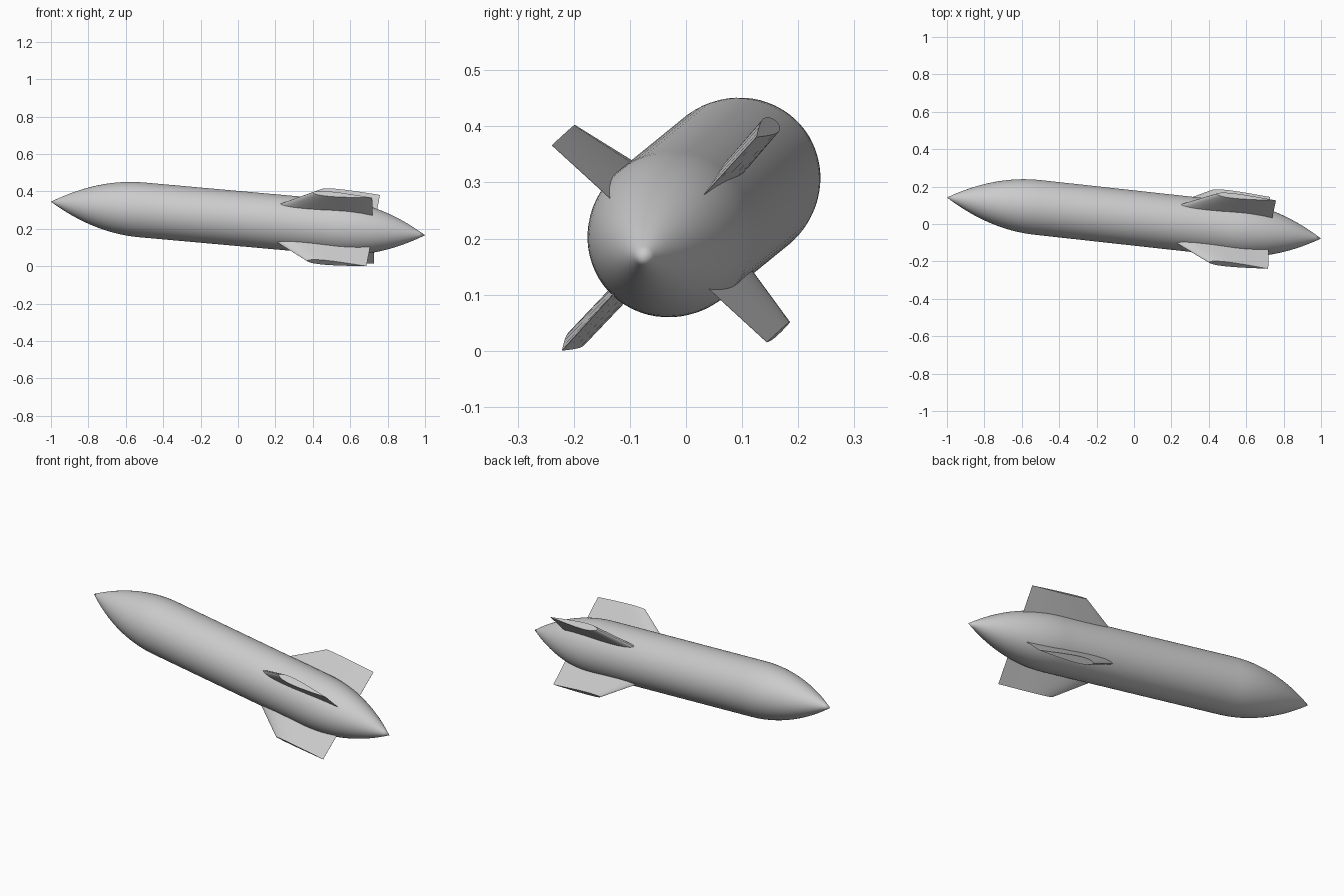
import bpy, bmesh, math
from mathutils import Vector, Matrix

if "Cube" in bpy.data.objects:
    bpy.data.objects.remove(bpy.data.objects["Cube"])

# Plain grey paint
grey = bpy.data.materials.new("light grey")
grey.diffuse_color = (0.6, 0.6, 0.6, 1)
grey.use_nodes = True
grey.node_tree.nodes["Principled BSDF"].inputs["Base Color"].default_value = grey.diffuse_color

# Tilted body frame: local x runs nose to tail, local y and z point along two fins
nose, tail = Vector((-1, 0.142, 0.345)), Vector((1, -0.078, 0.166))
axis = (tail - nose).normalized()
a = math.radians(47.5)
e1 = Vector((0, math.cos(a), math.sin(a)))
e1 = (e1 - axis * e1.dot(axis)).normalized()
e2 = axis.cross(e1)
frame = Matrix((axis, e1, e2)).transposed().to_4x4()
frame.translation = (nose + tail) / 2
half = (tail - nose).length / 2

R, TAPER = 0.147, 0.49   # body radius, length of each pointed end


def finish(bm, name, angle, roll=0.0):
    bmesh.ops.recalc_face_normals(bm, faces=bm.faces)
    bm.transform(frame @ Matrix.Rotation(roll, 4, 'X'))
    me = bpy.data.meshes.new(name)
    bm.to_mesh(me)
    bm.free()
    me.materials.append(grey)
    ob = bpy.data.objects.new(name, me)
    bpy.context.collection.objects.link(ob)
    bpy.ops.object.select_all(action='DESELECT')
    ob.select_set(True)
    bpy.context.view_layer.objects.active = ob
    bpy.ops.object.shade_smooth_by_angle(angle=math.radians(angle))
    return ob


# Body: revolved profile with a pointed curve at both ends
N = 16
end = [(half - TAPER * i / N, R * (1 - (1 - i / N) ** 2)) for i in range(N + 1)]
profile = [(-x, r) for x, r in end] + end[::-1]
bm = bmesh.new()
verts = [bm.verts.new((x, r, 0)) for x, r in profile]
edges = [bm.edges.new(p) for p in zip(verts, verts[1:])]
bmesh.ops.spin(bm, geom=verts + edges, cent=(0, 0, 0), axis=(1, 0, 0),
               angle=math.tau, steps=64)
bmesh.ops.remove_doubles(bm, verts=bm.verts, dist=1e-5)
finish(bm, "body", 40)

# Fins: swept blades with a round front edge and a sharp rear edge
BACK, THICK = 0.73, 0.036
upper = [(0.0, 0.0), (0.01, 0.2), (0.04, 0.5), (0.1, 0.8), (0.2, 0.97), (0.3, 1.0),
         (0.45, 0.9), (0.65, 0.62), (0.85, 0.28), (1.0, 0.02)]
section = upper + [(u, -t) for u, t in upper[:0:-1]]


def fin_ring(bm, front, radius):
    return [bm.verts.new((front + u * (BACK - front), radius, t * THICK / 2))
            for u, t in section]


for k, name in enumerate(("upper_back_fin", "upper_front_fin",
                          "lower_front_fin", "lower_back_fin")):
    bm = bmesh.new()
    root, tip = fin_ring(bm, 0.16, 0.10), fin_ring(bm, 0.408, 0.26)
    n = len(section)
    for i in range(n):
        j = (i + 1) % n
        bm.faces.new((root[i], root[j], tip[j], tip[i]))
    bm.faces.new(tip)
    bm.faces.new(root[::-1])
    finish(bm, name, 35, k * math.pi / 2)
